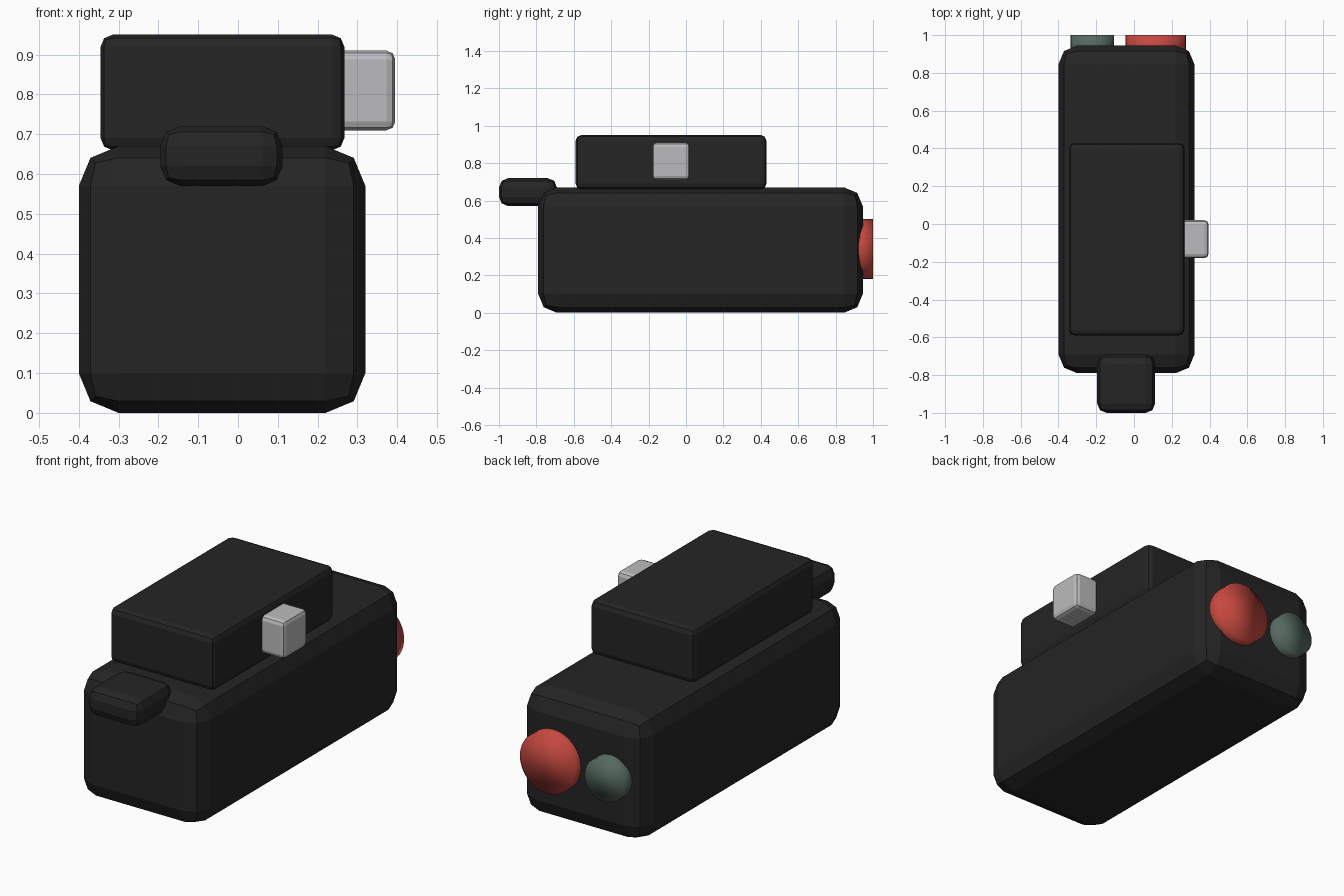
import bpy
import math

if "Cube" in bpy.data.objects:
    bpy.data.objects.remove(bpy.data.objects["Cube"])


def material(name, rgb):
    m = bpy.data.materials.new(name)
    m.diffuse_color = (*rgb, 1.0)
    m.use_nodes = True
    m.node_tree.nodes["Principled BSDF"].inputs["Base Color"].default_value = m.diffuse_color
    return m


black = material("black casing", (0.018, 0.018, 0.018))
grey = material("light grey", (0.50, 0.50, 0.51))
red = material("red lens", (0.56, 0.065, 0.05))
green = material("dull green lens", (0.09, 0.14, 0.115))


def box(name, lo, hi, bevel, mat):
    """Box between two corners with a two-step rounded edge."""
    bpy.ops.mesh.primitive_cube_add(size=1)
    ob = bpy.context.object
    ob.name = name
    for v in ob.data.vertices:
        v.co = [l + (c + 0.5) * (h - l) for l, h, c in zip(lo, hi, v.co)]
    mod = ob.modifiers.new("rounded edges", 'BEVEL')
    mod.width = bevel
    mod.segments = 2
    ob.data.materials.append(mat)
    return ob


def lens(name, x, z, radius, y0, y1, mat):
    """Short smooth-shaded disc facing the back."""
    bpy.ops.mesh.primitive_cylinder_add(
        vertices=32, radius=radius, depth=y1 - y0,
        location=(x, (y0 + y1) / 2, z), rotation=(math.pi / 2, 0, 0))
    ob = bpy.context.object
    ob.name = name
    ob.data.materials.append(mat)
    bpy.ops.object.shade_smooth()
    return ob


# Main casing and the raised block on top
box("main_body", (-0.40, -0.79, 0.0), (0.32, 0.945, 0.67), 0.10, black)
box("top_block", (-0.345, -0.59, 0.66), (0.267, 0.43, 0.95), 0.03, black)

# Front tab and the side knob
box("front_tab", (-0.195, -1.0, 0.57), (0.112, -0.69, 0.72), 0.05, black)
box("side_knob", (0.195, -0.18, 0.71), (0.395, 0.02, 0.91), 0.022, grey)

# Two lenses on the back
lens("large_lens", 0.115, 0.34, 0.16, 0.88, 1.0, red)
lens("small_lens", -0.22, 0.34, 0.115, 0.88, 1.0, green)
